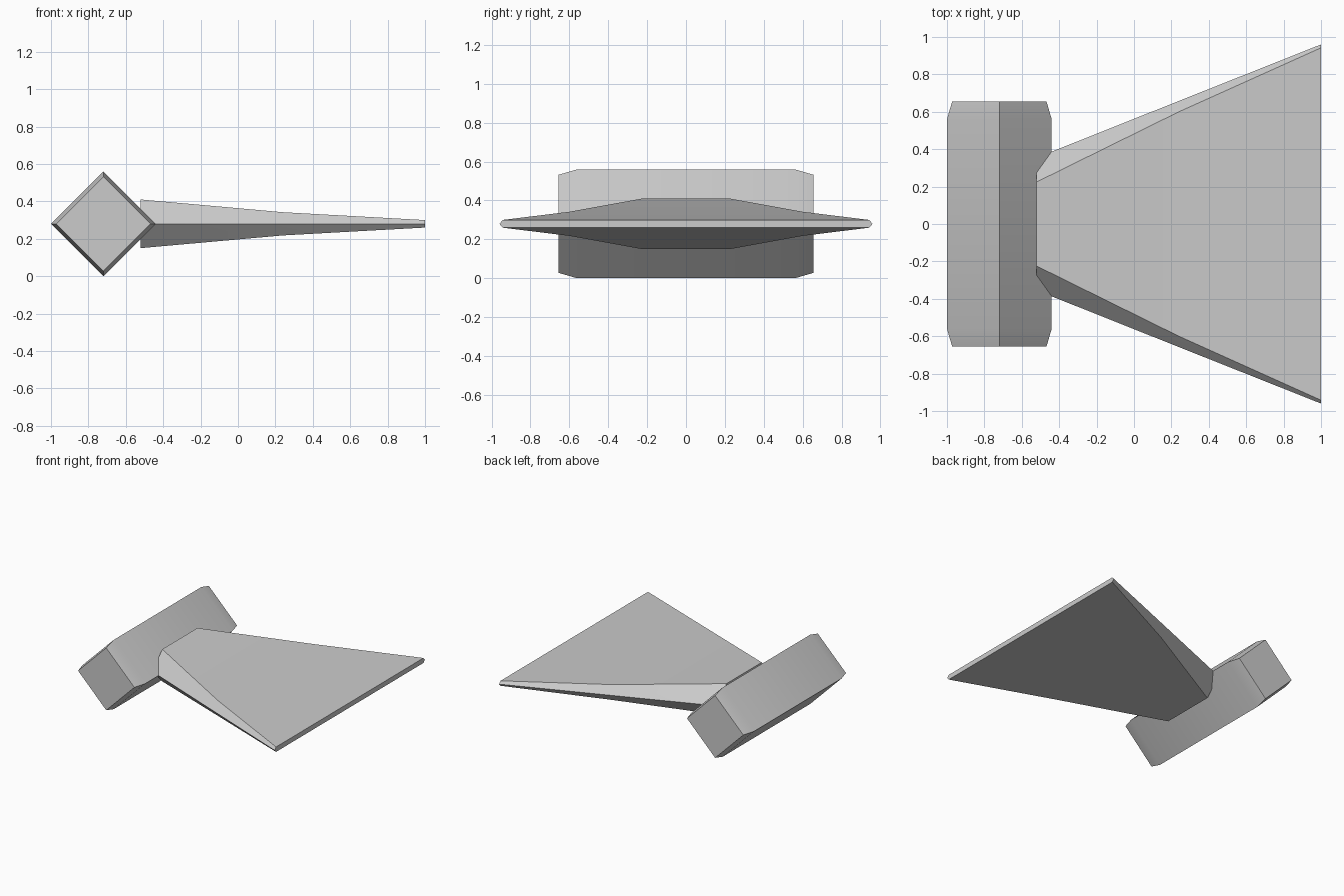
import bpy, bmesh, math

if "Cube" in bpy.data.objects:
    bpy.data.objects.remove(bpy.data.objects["Cube"])

grey = bpy.data.materials.new("plain grey")
grey.diffuse_color = (0.6, 0.6, 0.6, 1)
grey.use_nodes = True
grey.node_tree.nodes["Principled BSDF"].inputs["Base Color"].default_value = grey.diffuse_color


def loft(name, rings):
    """Skin a closed solid through matching cross-sections."""
    bm = bmesh.new()
    loops = [[bm.verts.new(p) for p in ring] for ring in rings]
    n = len(loops[0])
    for a, b in zip(loops, loops[1:]):
        for i in range(n):
            j = (i + 1) % n
            bm.faces.new((a[i], a[j], b[j], b[i]))
    bm.faces.new(loops[0])
    bm.faces.new(loops[-1])
    bmesh.ops.recalc_face_normals(bm, faces=bm.faces)
    mesh = bpy.data.meshes.new(name)
    bm.to_mesh(mesh)
    bm.free()
    mesh.materials.append(grey)
    obj = bpy.data.objects.new(name, mesh)
    bpy.context.collection.objects.link(obj)
    bpy.ops.object.select_all(action='DESELECT')
    obj.select_set(True)
    bpy.context.view_layer.objects.active = obj
    bpy.ops.object.shade_smooth_by_angle(angle=math.radians(30))
    return obj


MID_Z = 0.28


# Square bar turned on its corner, with tapered ends
def diamond(y, r):
    x = -0.72
    return [(x + r, y, MID_Z), (x, y, MID_Z + r), (x - r, y, MID_Z), (x, y, MID_Z - r)]


loft("cross_bar", [diamond(y, r) for y, r in
                   ((-0.656, 0.252), (-0.56, 0.28), (0.56, 0.28), (0.656, 0.252))])


# Flared blade: six-sided sections, thinning towards the wide edge
def hexagon(x, edge, flat, h):
    return [(x, edge, MID_Z), (x, flat, MID_Z + h), (x, -flat, MID_Z + h),
            (x, -edge, MID_Z), (x, -flat, MID_Z - h), (x, flat, MID_Z - h)]


loft("blade", [hexagon(-0.52, 0.355, 0.225, 0.13),
               hexagon(0.24, 0.658, 0.60, 0.062),
               hexagon(1.0, 0.96, 0.942, 0.02)])
